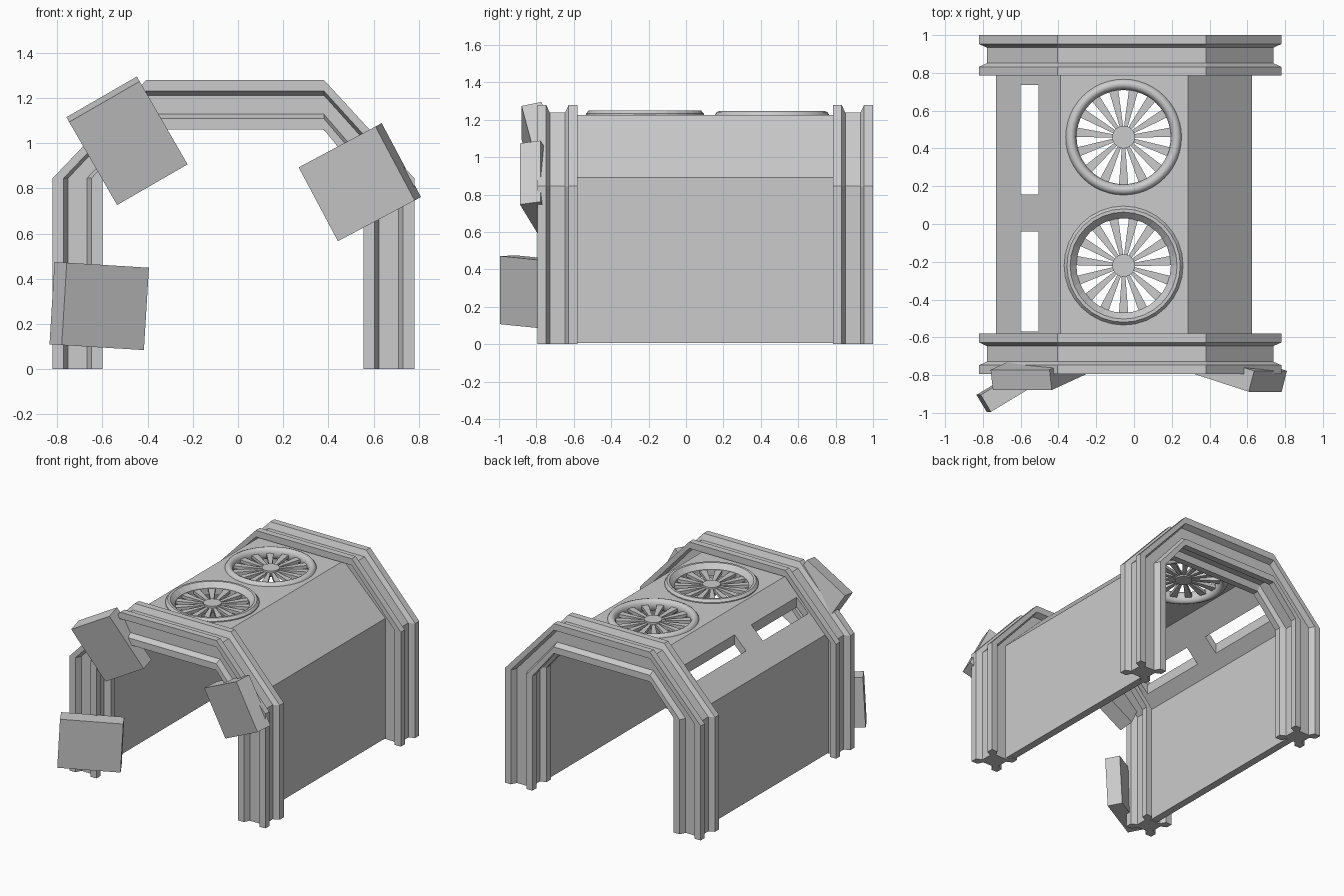
import bpy, bmesh, math
from mathutils import Matrix, Vector

if "Cube" in bpy.data.objects:
    bpy.data.objects.remove(bpy.data.objects["Cube"])


def make(name, verts, faces):
    me = bpy.data.meshes.new(name)
    bm = bmesh.new()
    vs = [bm.verts.new(v) for v in verts]
    for f in faces:
        bm.faces.new([vs[i] for i in f])
    bmesh.ops.recalc_face_normals(bm, faces=bm.faces)
    bm.to_mesh(me)
    bm.free()
    ob = bpy.data.objects.new(name, me)
    bpy.context.collection.objects.link(ob)
    return ob


def loft(name, rings, closed=False):
    """Skin a list of equal closed rings, capping the ends unless closed."""
    n, m = len(rings[0]), len(rings)
    faces = []
    for a in range(m if closed else m - 1):
        b = (a + 1) % m
        for i in range(n):
            j = (i + 1) % n
            faces.append((a * n + i, a * n + j, b * n + j, b * n + i))
    if not closed:
        faces += [tuple(range(n)), tuple(range((m - 1) * n, m * n))]
    return make(name, [v for r in rings for v in r], faces)


def lathe(name, profile, cx, cy, seg, smooth=False):
    rings = []
    for k in range(seg):
        a = 2 * math.pi * k / seg
        rings.append([(cx + r * math.cos(a), cy + r * math.sin(a), z) for r, z in profile])
    ob = loft(name, rings, True)
    if smooth:
        ob.data.shade_smooth()
    return ob


def cylinder(name, cx, cy, r, z0, z1, seg=32):
    return loft(name, [[(cx + r * math.cos(2 * math.pi * k / seg),
                         cy + r * math.sin(2 * math.pi * k / seg), z) for k in range(seg)]
                       for z in (z0, z1)])


def block(name, x0, x1, y0, y1, z0, z1):
    return loft(name, [[(x0, y0, z), (x1, y0, z), (x1, y1, z), (x0, y1, z)] for z in (z0, z1)])


# Arched ribs: four-lobed section swept between an outer and an inner outline
OUTER = [(-.82, 0), (-.82, .845), (-.405, 1.28), (.38, 1.28), (.78, .845), (.78, 0)]
INNER = [(-.60, 0), (-.60, .845), (-.405, 1.06), (.38, 1.06), (.555, .845), (.555, 0)]
side = [(0, 0), (.22, 0), (.31, .19), (.69, .19), (.78, 0)]
section = []
for k in range(4):
    for s, t in side:
        for _ in range(k):
            s, t = 1 - t, s
        section.append((s, t))
for name, y0 in (("front_rib", -.795), ("back_rib", .785)):
    rings = []
    for (xo, zo), (xi, zi) in zip(OUTER, INNER):
        rings.append([(xo + (xi - xo) * s, y0 + .215 * t, zo + (zi - zo) * s)
                      for s, t in section])
    loft(name, rings)

# Shell between the ribs
shell_out = [(-.73, .005), (-.73, .89), (-.39, 1.225), (.285, 1.225), (.625, .89), (.625, .005)]
shell_in = [(.57, .005), (.57, .87), (.265, 1.172), (-.37, 1.172), (-.675, .87), (-.675, .005)]
shell = loft("shell", [[(x, y, z) for x, z in shell_out + shell_in] for y in (-.62, .83)])

# Openings: two sloped windows and two fan holes
FX, FANS = -.055, (-.22, .46)
cutters = [block("window_cutter", -.60, -.505, a, b, .7, 1.5)
           for a, b in ((-.57, -.04), (.155, .737))]
cutters += [cylinder("fan_cutter", FX, y, .262, 1.0, 1.5, 48) for y in FANS]
for c in cutters:
    c.hide_render = True
    mod = shell.modifiers.new("cut", 'BOOLEAN')
    mod.object = c
    mod.solver = 'EXACT'
bpy.context.view_layer.objects.active = shell
for mod in list(shell.modifiers):
    bpy.ops.object.modifier_apply(modifier=mod.name)
for c in cutters:
    bpy.data.objects.remove(c)

# Fan rims: chamfered at the front, rounded at the back
lathe("front_fan_rim", [(.315, 1.20), (.315, 1.232), (.30, 1.25), (.283, 1.25), (.25, 1.215), (.25, 1.165)],
      FX, FANS[0], 32)
tube = [(.28 + .031 * math.cos(math.pi * k / 6), 1.202 + .045 * math.sin(math.pi * k / 6))
        for k in range(12)]
lathe("back_fan_rim", tube, FX, FANS[1], 48, True)

# Fan hubs and tapered blades
for label, cy in zip(("front", "back"), FANS):
    cylinder(label + "_fan_hub", FX, cy, .06, 1.18, 1.225, 24)
    verts, faces = [], []
    for k in range(15):
        rot = Matrix.Rotation(2 * math.pi * k / 15 - math.pi / 2, 3, 'Z')
        b = len(verts)
        for z in (1.19, 1.212):
            for r, w in ((.05, -.009), (.258, -.025), (.258, .025), (.05, .009)):
                verts.append(rot @ Vector((r, w, z)) + Vector((FX, cy, 0)))
        for f in ((0, 1, 2, 3), (4, 5, 6, 7), (0, 1, 5, 4), (1, 2, 6, 5), (2, 3, 7, 6), (3, 0, 4, 7)):
            faces.append([b + i for i in f])
    make(label + "_fan_blades", verts, faces)


# Tilted panels on the front rib (centre is the middle of the front face)
def panel(name, centre, size, roll, yaw, pitch):
    w, d, h = size
    ob = block(name, -w / 2, w / 2, 0, d, -h / 2, h / 2)
    m = (Matrix.Rotation(math.radians(-roll), 4, 'Y') @ Matrix.Rotation(math.radians(yaw), 4, 'Z')
         @ Matrix.Rotation(math.radians(pitch), 4, 'X'))
    ob.data.transform(Matrix.Translation(centre) @ m)
    return ob


panel("upper_left_panel", (-.485, -.83, 1.0), (.36, .11, .435), 30, 0, 13)
panel("right_panel", (.525, -.833, .82), (.40, .115, .37), 28, -16, 0)
panel("lower_left_panel", (-.587, -.885, .278), (.425, .105, .365), -3.5, 31, 0)
